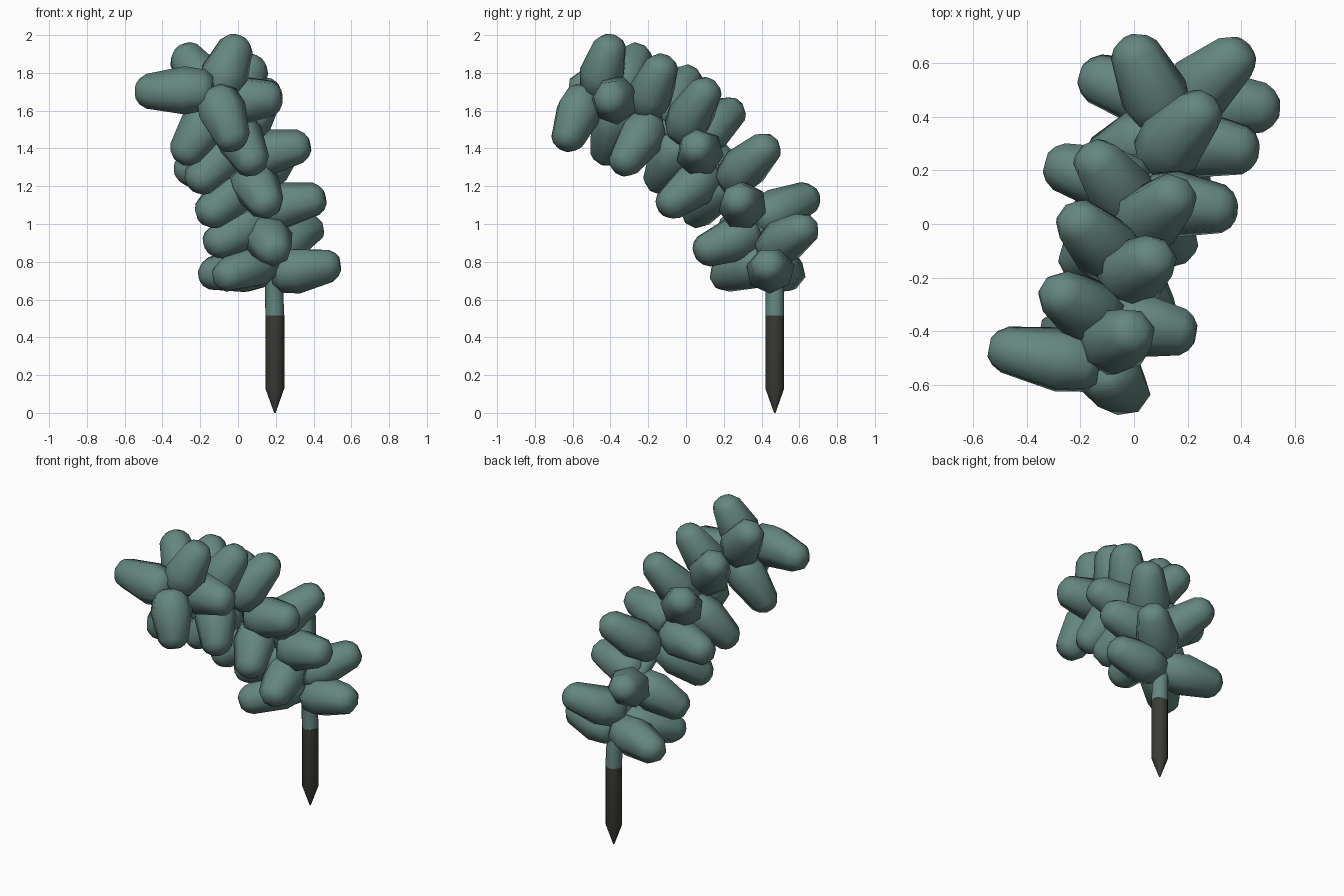
import bpy
import bmesh
import math
from mathutils import Vector
from mathutils.geometry import intersect_point_line

cube = bpy.data.objects.get("Cube")
if cube:
    bpy.data.objects.remove(cube, do_unlink=True)


def material(name, colour):
    mat = bpy.data.materials.new(name)
    mat.use_nodes = True
    mat.diffuse_color = (*colour, 1)
    mat.node_tree.nodes["Principled BSDF"].inputs["Base Color"].default_value = (*colour, 1)
    return mat


leaf_green = material("grey_green", (0.13, 0.24, 0.215))
bark = material("dark_bark", (0.045, 0.044, 0.036))


def loft(name, points, radii, sides, mat, across=Vector((1, 0, 0)), flatten=1.0):
    """Sweep rings of the given radii along a path and cap both ends."""
    bm = bmesh.new()
    rings = []
    for i, (point, radius) in enumerate(zip(points, radii)):
        along = (points[min(i + 1, len(points) - 1)] - points[max(i - 1, 0)]).normalized()
        side = (across - along * across.dot(along)).normalized()
        up = along.cross(side)
        ring = []
        for k in range(sides):
            a = math.tau * k / sides
            ring.append(bm.verts.new(point + radius * (side * math.cos(a) + up * math.sin(a) * flatten)))
        rings.append(ring)
    for low, high in zip(rings, rings[1:]):
        for k in range(sides):
            n = (k + 1) % sides
            bm.faces.new((low[k], low[n], high[n], high[k]))
    bm.faces.new(rings[0][::-1])
    bm.faces.new(rings[-1])
    bmesh.ops.recalc_face_normals(bm, faces=bm.faces)
    mesh = bpy.data.meshes.new(name)
    bm.to_mesh(mesh)
    bm.free()
    mesh.materials.append(mat)
    obj = bpy.data.objects.new(name, mesh)
    bpy.context.collection.objects.link(obj)
    bpy.ops.object.select_all(action="DESELECT")
    obj.select_set(True)
    bpy.context.view_layer.objects.active = obj
    return obj


# Pointed woody stake below the stem
foot = Vector((0.195, 0.47, 0))
loft("stake", [foot + Vector((0, 0, z)) for z in (0, 0.13, 0.515)], (0.004, 0.05, 0.05), 12, bark)
bpy.ops.object.shade_smooth_by_angle(angle=math.radians(40))

# Stem that rises, then leans forward
bend = [Vector(p) / 100 for p in (
    (19, 47, 67), (16, 43, 85), (13, 36, 101), (7, 22, 121),
    (1, 3, 141), (-4, -14, 154), (-9, -33, 164), (-13, -54, 171))]
stem_path = [foot + Vector((0, 0, 0.515))] + bend
loft("stem", stem_path, [0.05 - 0.002 * i for i in range(len(stem_path))], 12, leaf_green)
bpy.ops.object.shade_smooth_by_angle(angle=math.radians(40))


def nearest_on_stem(tip):
    """Closest stem point to a leaf tip, with the stem direction there."""
    found = []
    for a, b in zip(bend, bend[1:]):
        t = intersect_point_line(tip, a, b)[1]
        point = a.lerp(b, min(max(t, 0), 1))
        found.append(((tip - point).length, point, b - a))
    return min(found, key=lambda hit: hit[0])[1:]


# Plump leaves spiralling up the stem, square to it: tip positions in hundredths
tips = (
    (-10, 16, 71), (54, 43, 79), (-20, 56, 73), (20, 5, 84), (42, 66, 100),
    (-16, 22, 87), (46, 27, 114), (-2, 69, 116), (-19, 3, 102), (17, -13, 107),
    (-33, 23, 129), (28, 46, 144), (-24, -16, 119), (38, 5, 142), (-17, 28, 163),
    (10, -36, 128), (18, 13, 175), (-31, -43, 133), (-24, 4, 181), (23, -41, 167),
    (10, -11, 188), (-1, -65, 140), (-31, -24, 193), (-54, -46, 170), (1, -39, 199))
profile = ((0, 0.075), (0.1, 0.112), (0.36, 0.132), (0.86, 0.095), (0.95, 0.07), (1, 0.04))

for i, tip in enumerate(tips):
    end = Vector(tip) / 100
    base, along = nearest_on_stem(end)
    axis = end - base
    points = [base + axis * t for t, r in profile]
    loft(f"leaf_{i + 1}", points, [r for t, r in profile], 7, leaf_green,
         across=along.cross(axis).normalized(), flatten=0.94)
    bpy.ops.object.shade_smooth()
